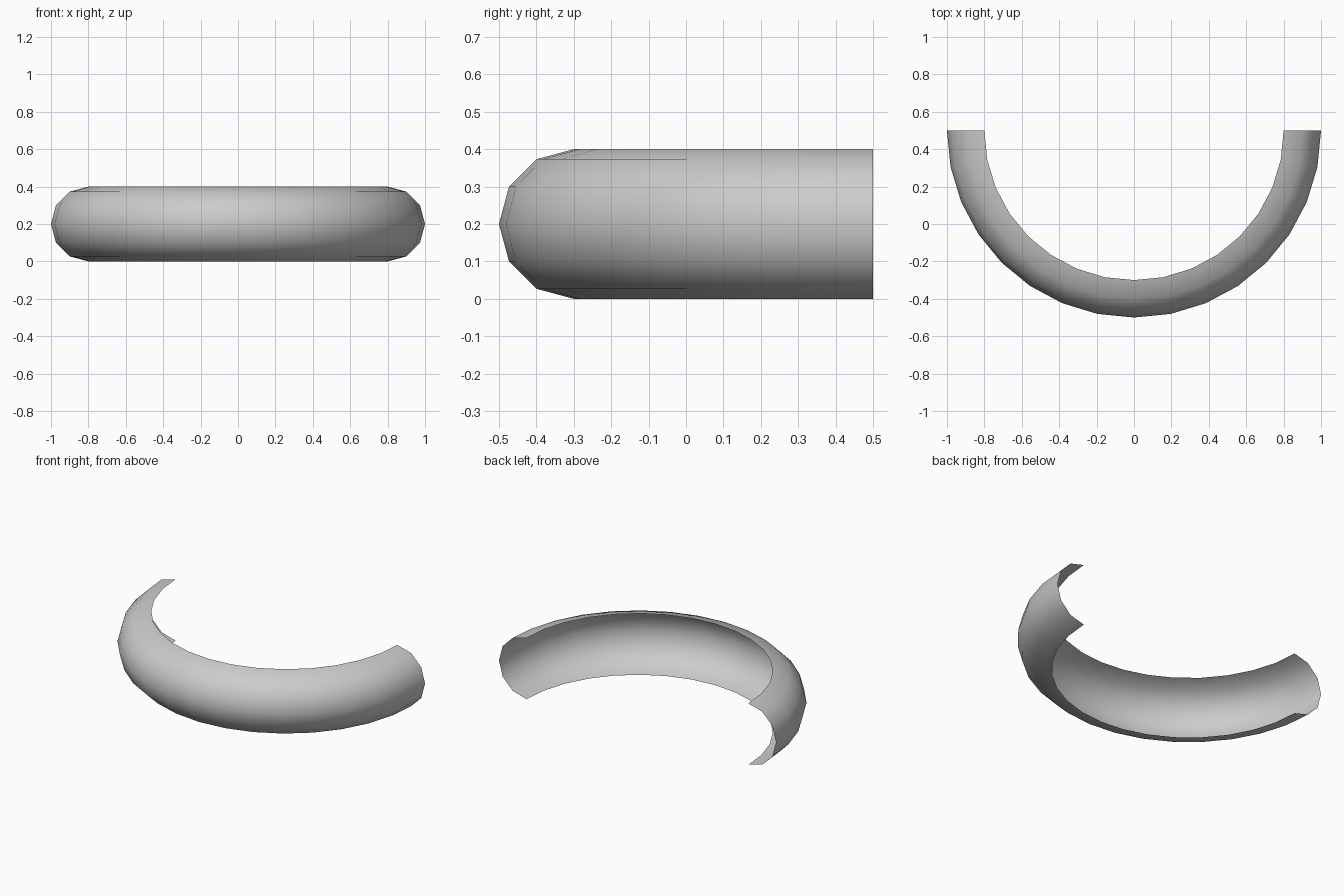
import bpy, bmesh
from math import pi, sin, cos

if "Cube" in bpy.data.objects:
    bpy.data.objects.remove(bpy.data.objects["Cube"])

RING_R, TUBE_R = 0.8, 0.2
RING_STEPS, TUBE_STEPS = 16, 6
CENTRE_Y, CENTRE_Z = 0.5, 0.2

# Half ring sweeping through -y, keeping only the outer half of the tube
bm = bmesh.new()
rows = []
for i in range(RING_STEPS + 1):
    a = pi + pi * i / RING_STEPS
    row = []
    for j in range(TUBE_STEPS + 1):
        t = -pi / 2 + pi * j / TUBE_STEPS
        r = RING_R + TUBE_R * cos(t)
        row.append(bm.verts.new((r * cos(a), CENTRE_Y + r * sin(a),
                                 CENTRE_Z + TUBE_R * sin(t))))
    rows.append(row)

# Skin neighbouring arcs with outward-facing quads
for p, q in zip(rows, rows[1:]):
    for j in range(TUBE_STEPS):
        face = bm.faces.new((p[j], q[j], q[j + 1], p[j + 1]))
        face.smooth = True

mesh = bpy.data.meshes.new("half_ring_shell")
bm.to_mesh(mesh)
bm.free()
shell = bpy.data.objects.new("half_ring_shell", mesh)
bpy.context.collection.objects.link(shell)
